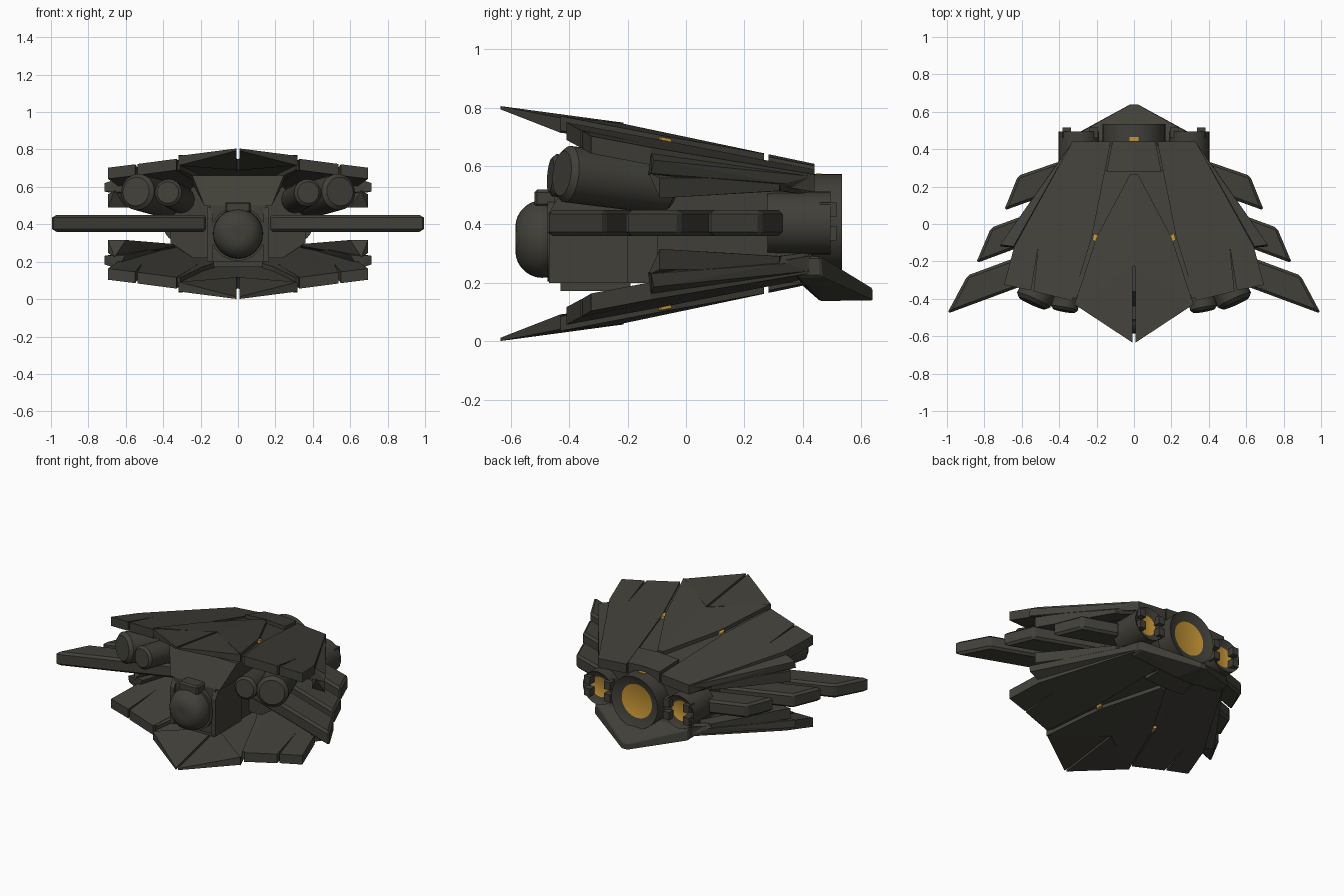
import bpy, bmesh, math
from mathutils import Vector

if "Cube" in bpy.data.objects:
    bpy.data.objects.remove(bpy.data.objects["Cube"])

def material(name, col):
    m = bpy.data.materials.new(name)
    m.diffuse_color = (*col, 1)
    m.use_nodes = True
    m.node_tree.nodes["Principled BSDF"].inputs["Base Color"].default_value = m.diffuse_color
    return m

HULL = material("dark_olive_grey", (0.052, 0.050, 0.040))
GLOW = material("amber_glow", (0.56, 0.30, 0.035))
MID = 0.403   # height of the plane between upper and lower shells

def finish(name, bm, mat=HULL, mirror=False, bevel=0.0, smooth=False, segs=1):
    bmesh.ops.recalc_face_normals(bm, faces=bm.faces)
    me = bpy.data.meshes.new(name)
    bm.to_mesh(me)
    bm.free()
    ob = bpy.data.objects.new(name, me)
    bpy.context.collection.objects.link(ob)
    me.materials.append(mat)
    if mat is HULL:
        me.materials.append(GLOW)
    if bevel:
        b = ob.modifiers.new("bevel", 'BEVEL')
        b.width, b.segments, b.limit_method = bevel, segs, 'ANGLE'
    if mirror:
        ob.modifiers.new("mirror", 'MIRROR')
    if smooth:
        bpy.ops.object.select_all(action='DESELECT')
        ob.select_set(True)
        bpy.context.view_layer.objects.active = ob
        bpy.ops.object.shade_smooth_by_angle(angle=math.radians(35))
    return ob

def prism(name, bottom, top, **kw):
    """Solid between two matching loops of 3D points."""
    bm = bmesh.new()
    lo = [bm.verts.new(p) for p in bottom]
    hi = [bm.verts.new(p) for p in top]
    bm.faces.new(lo)
    bm.faces.new(hi)
    for i in range(len(lo)):
        j = (i + 1) % len(lo)
        bm.faces.new((lo[i], lo[j], hi[j], hi[i]))
    return finish(name, bm, **kw)

def hull(name, pts, **kw):
    """Convex solid around a few points."""
    bm = bmesh.new()
    for p in pts:
        bm.verts.new(p)
    res = bmesh.ops.convex_hull(bm, input=bm.verts)
    bmesh.ops.delete(bm, geom=list({g for g in res["geom_interior"] if isinstance(g, bmesh.types.BMVert)}), context='VERTS')
    bmesh.ops.dissolve_limit(bm, angle_limit=0.02, verts=bm.verts, edges=bm.edges)
    return finish(name, bm, **kw)

def box(name, x, y, z, **kw):
    return hull(name, [(a, b, c) for a in x for b in y for c in z], **kw)

def cyl(name, p, q, r, r2=None, segs=32, glow=0, **kw):
    """Cylinder from p to q; glow = radius of a recessed lit disc at q."""
    p, q = Vector(p), Vector(q)
    d = q - p
    bm = bmesh.new()
    bmesh.ops.create_cone(bm, cap_ends=True, segments=segs, radius1=r, radius2=r2 or r, depth=d.length)
    if glow:
        cap = max(bm.faces, key=lambda f: f.calc_center_median().z)
        bmesh.ops.inset_region(bm, faces=[cap], thickness=(r2 or r) - glow)
        cap.material_index = 1
        bmesh.ops.translate(bm, verts=cap.verts, vec=(0, 0, -0.025))
    rot = d.to_track_quat('Z', 'Y').to_matrix().to_4x4()
    rot.translation = (p + q) / 2
    bm.transform(rot)
    return finish(name, bm, smooth=True, **kw)

def plate(name, pts, top, bottom=None, thick=0.05, **kw):
    """Armour plate on the plane z = c + a*y + b*x, made for both shells."""
    bottom = bottom or (top[0] - thick, top[1], top[2])
    at = lambda pl: [(x, y, pl[0] + pl[1] * y + pl[2] * x) for x, y in pts]
    for side in ("upper", "lower"):
        f = (lambda v: v) if side == "upper" else (lambda v: (v[0], v[1], 2 * MID - v[2]))
        prism(f"{side}_{name}", [f(v) for v in at(bottom)], [f(v) for v in at(top)], mirror=True, **kw)

# Shell armour, upper and lower
INNER, OUTER = (0.70, -0.21, -0.06), (0.69, -0.21, -0.08)
plate("nose_plate", [(0.007, -0.635), (0.318, -0.43), (0, -0.215), (0.007, -0.23)],
      (0.72, -0.135, -0.04), (0.634, -0.253, -0.09))
plate("centre_plate", [(0, -0.22), (0.318, -0.43), (0.20, -0.07), (0.02, 0.268), (0, 0.268)], INNER)
plate("rear_plate", [(0, 0.282), (0.146, 0.282), (0.115, 0.44), (0, 0.44)], INNER, thick=0.07)
plate("wedge_plate", [(0, 0.29), (0.16, 0.29), (0.235, -0.05), (0.345, -0.38), (0.31, -0.40), (0.19, -0.09), (0, 0.26)],
      (0.676, -0.21, -0.06))
plate("side_plate", [(0.155, 0.285), (0.125, 0.44), (0.33, 0.44), (0.64, -0.12), (0.695, -0.325),
                     (0.55, -0.355), (0.512, -0.12), (0.537, -0.36), (0.33, -0.41), (0.225, -0.07)], OUTER, thick=0.06)
plate("glow_chip", [(0.195, -0.06), (0.215, -0.05), (0.222, -0.085), (0.202, -0.095)],
      (0.695, -0.21, -0.06), thick=0.02, mat=GLOW)

# Folded outer edges of both shells
edge = [(0.335, 0.43, 0.565), (0.645, -0.12, 0.643), (0.715, -0.11, 0.62), (0.715, -0.12, 0.575), (0.60, -0.13, 0.57),
        (0.40, 0.34, 0.54), (0.30, 0.43, 0.50)]
skirt = [(0.66, -0.13, 0.58), (0.695, -0.09, 0.56), (0.695, -0.09, 0.49), (0.60, -0.09, 0.49),
         (0.41, 0.32, 0.56), (0.41, 0.32, 0.515), (0.30, 0.34, 0.515)]
for side, f in (("upper", lambda z: z), ("lower", lambda z: 2 * MID - z)):
    hull(side + "_edge_plate", [(x, y, f(z)) for x, y, z in edge], mirror=True)
    hull(side + "_skirt_plate", [(x, y, f(z)) for x, y, z in skirt], mirror=True)

# Three swept fins on each side
fins = [((1.0, -0.48), (0.89, -0.275), 0.37), ((0.845, -0.21), (0.765, -0.02), 0.37), ((0.695, 0.072), (0.62, 0.258), 0.36)]
for i, (tip, back, slope) in enumerate(fins):
    root = 0.17
    plan = [tip, back, (root, back[1] + slope * (back[0] - root)), (root, tip[1] + slope * (tip[0] - root))]
    if i == 2:
        plan[2] = (root, 0.33)
        plan.insert(2, (0.41, 0.33))
    prism(f"fin_{i + 1}", [(x, y, 0.36) for x, y in plan], [(x, y, 0.45) for x, y in plan], mirror=True, bevel=0.014)

# Central fuselage
box("fuselage", (-0.15, 0.15), (-0.45, 0.40), (0.20, 0.50))
box("belly_block", (-0.13, 0.13), (-0.43, -0.19), (0.172, 0.30))
hull("rear_core", [(x * s, y, z) for s in (-1, 1) for x, y, z in
     [(0.36, -0.10, 0.30), (0.36, -0.10, 0.50), (0.24, -0.10, 0.60), (0.24, -0.10, 0.22),
      (0.32, 0.42, 0.27), (0.32, 0.42, 0.53), (0.15, 0.42, 0.57), (0.15, 0.42, 0.23)]])
hull("canopy_block", [(x * s, y, z) for s in (-1, 1) for x, y, z in
     [(0.18, -0.45, 0.50), (0.245, -0.36, 0.66), (0.18, 0.1, 0.50), (0.245, 0.1, 0.62)]])
box("brow", (-0.07, 0.07), (-0.52, -0.40), (0.46, 0.52), bevel=0.01)
for s in (-1, 1):
    hull("cheek_rail", [(s * x, y, z) for x in (0.135, 0.165) for y, z in
         [(-0.47, 0.20), (-0.47, 0.44), (-0.44, 0.49), (-0.2, 0.49), (-0.2, 0.20)]])

# Rounded sensor head
cyl("sensor_head", (0, -0.40, 0.35), (0, -0.585, 0.35), 0.133, bevel=0.095, segs=40)
bpy.data.objects["sensor_head"].modifiers["bevel"].segments = 7
cyl("head_collar", (0, -0.42, 0.35), (0, -0.475, 0.35), 0.145)

# Splayed cannon pairs under the upper shell
cyl("outer_cannon", (0.38, -0.06, 0.53), (0.545, -0.425, 0.575), 0.097, mirror=True, bevel=0.02)
cyl("inner_cannon", (0.30, -0.06, 0.53), (0.375, -0.465, 0.570), 0.073, mirror=True, bevel=0.015)

# Engines with glowing exhausts
cyl("main_engine", (0, 0.30, 0.405), (0, 0.535, 0.405), 0.168, glow=0.11, segs=40)
cyl("side_engine", (0.295, 0.28, 0.405), (0.295, 0.495, 0.405), 0.108, glow=0.066, mirror=True)
for x in (0.215, 0.36):
    for z in (0.345, 0.425):
        box("engine_lug", (x - 0.022, x + 0.022), (0.46, 0.515), (z, z + 0.05), mirror=True)
box("engine_light", (-0.025, 0.025), (0.445, 0.465), (0.56, 0.575), mat=GLOW)

# Chevron tail plate under the engines
tail = lambda z0, z1, y0, y1: [(0, y1, z1), (0.35, y0, z0)]
hull("tail_plate", [(x * s, y, z) for s in (-1, 1) for x, y, z in
     [(0.34, 0.37, 0.29), (0.34, 0.46, 0.29), (0.34, 0.38, 0.22), (0.34, 0.465, 0.22),
      (0.02, 0.64, 0.18), (0.02, 0.64, 0.14), (0.06, 0.46, 0.137), (0.06, 0.40, 0.19)]], bevel=0.006)
